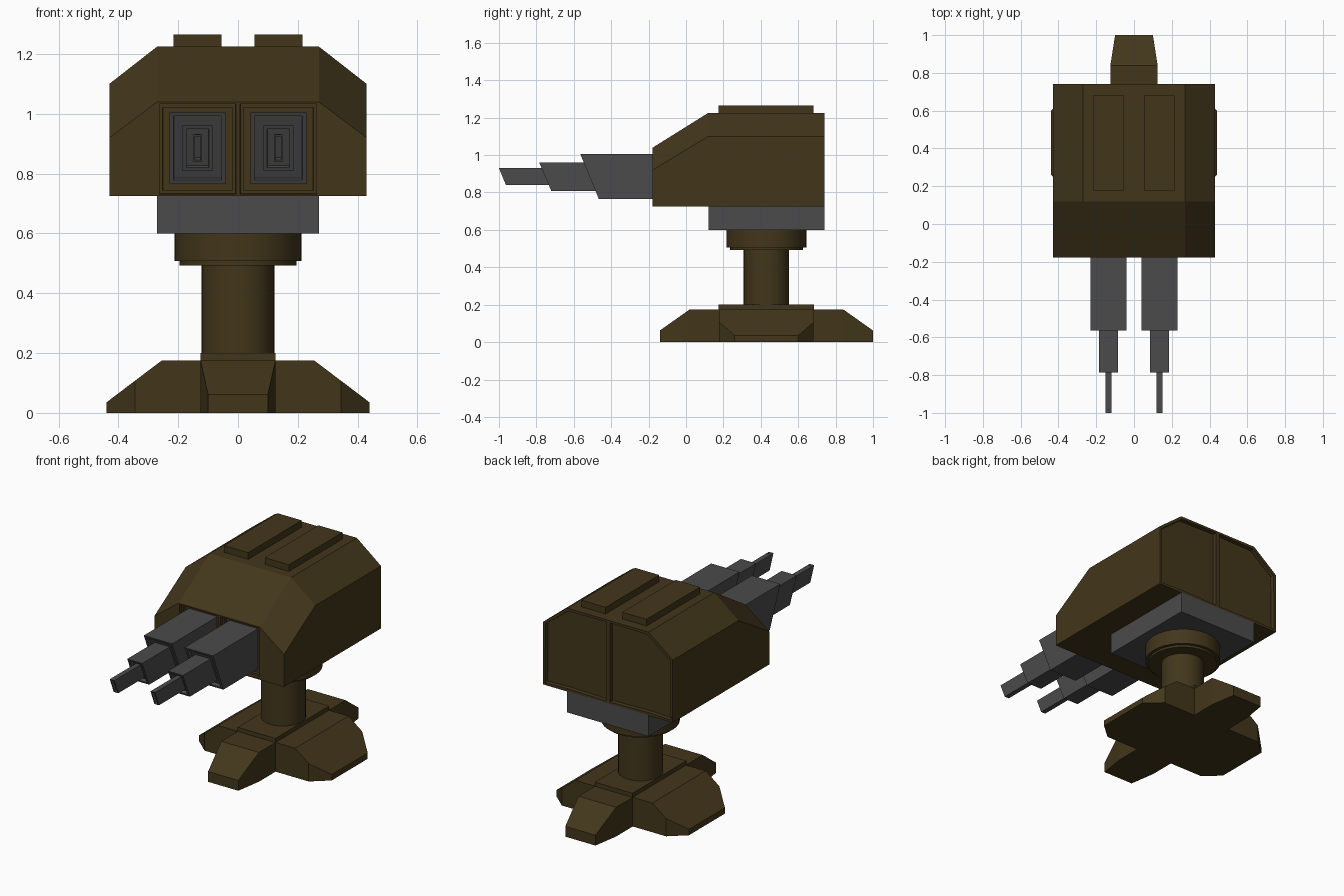
import bpy, bmesh, math
from itertools import product

if "Cube" in bpy.data.objects:
    bpy.data.objects.remove(bpy.data.objects["Cube"])

CY = 0.43  # y of the pedestal axis


def material(name, rgb):
    m = bpy.data.materials.new(name)
    m.diffuse_color = (*rgb, 1)
    m.use_nodes = True
    m.node_tree.nodes["Principled BSDF"].inputs["Base Color"].default_value = m.diffuse_color
    return m


BROWN = material("brown_armour", (0.055, 0.037, 0.011))
GREY = material("dark_metal", (0.07, 0.07, 0.07))


def finish(bm, name, mat, mirror=False):
    me = bpy.data.meshes.new(name)
    bm.to_mesh(me)
    bm.free()
    me.materials.append(mat)
    ob = bpy.data.objects.new(name, me)
    bpy.context.collection.objects.link(ob)
    if mirror:
        ob.modifiers.new("mirror", 'MIRROR')
    return ob


def hull(name, pts, mat):
    """Convex block around a few corner points."""
    bm = bmesh.new()
    for p in pts:
        bm.verts.new(p)
    bmesh.ops.convex_hull(bm, input=bm.verts)
    bmesh.ops.dissolve_limit(bm, angle_limit=0.02, verts=bm.verts, edges=bm.edges)
    bmesh.ops.recalc_face_normals(bm, faces=bm.faces)
    return finish(bm, name, mat)


def box(name, x, y, z, mat):
    return hull(name, list(product(x, y, z)), mat)


def both_signs(pts, zs_first=True):
    return [(sx * x, CY + sy * y, z) for x, y, z in pts for sx in (-1, 1) for sy in (-1, 1)]


# Base: two crossing sloped feet and a top plate
hull("side_feet", both_signs([(.345, .253, 0), (.345, .253, .107), (.44, .17, 0),
                              (.44, .17, .035), (.255, .253, .175)]), BROWN)
hull("front_back_feet", both_signs([(.125, .41, 0), (.125, .41, .175),
                                    (.10, .57, 0), (.10, .57, .062)]), BROWN)
box("base_plate", (-.125, .125), (CY - .255, CY + .255), (.10, .20), BROWN)

# Column with stepped collar, turned from one profile
bm = bmesh.new()
prof = [(0, .15), (.122, .15), (.122, .493), (.195, .493), (.195, .507),
        (.213, .507), (.213, .602), (0, .602)]
vs = [bm.verts.new((r, CY, z)) for r, z in prof]
es = [bm.edges.new(p) for p in zip(vs, vs[1:])]
bmesh.ops.spin(bm, geom=vs + es, cent=(0, CY, 0), axis=(0, 0, 1),
               angle=math.tau, steps=32, use_duplicate=False)
bmesh.ops.remove_doubles(bm, verts=bm.verts, dist=1e-4)
bmesh.ops.recalc_face_normals(bm, faces=bm.faces)
column = finish(bm, "column", BROWN)
bpy.context.view_layer.objects.active = column
column.select_set(True)
bpy.ops.object.shade_smooth_by_angle(angle=math.radians(30))
column.select_set(False)

# Swivel slab under the head
box("swivel_slab", (-.27, .27), (.12, .74), (.60, .727), GREY)

# Head: half shell lofted through three sections, panels inset, then mirrored
bm = bmesh.new()
rings = []
for y, side, top in ((-.178, .92, 1.04), (.118, 1.10, 1.225), (.74, 1.10, 1.225)):
    sec = [(0, .725), (.27, .725), (.43, .725), (.43, side), (.27, top), (0, top)]
    rings.append([bm.verts.new((x, y, z)) for x, z in sec])
for a, b in zip(rings, rings[1:]):
    for i in range(5):
        bm.faces.new((a[i], a[i + 1], b[i + 1], b[i]))
f = rings[0]
window = bm.faces.new((f[0], f[1], f[4], f[5]))
cheek = bm.faces.new(f[1:5])
back = bm.faces.new(rings[2])
bmesh.ops.recalc_face_normals(bm, faces=bm.faces)
for face, want in ((window, -1), (cheek, -1), (back, 1)):
    if face.normal.y * want < 0:
        bmesh.ops.reverse_faces(bm, faces=bm.faces)
        break
for thick, depth in ((.01, 0), (.001, -.02), (.015, 0), (.001, -.02)):
    bmesh.ops.inset_individual(bm, faces=[window], thickness=thick, depth=depth)
for thick, depth in ((.018, 0), (.001, -.025)):
    bmesh.ops.inset_individual(bm, faces=[back], thickness=thick, depth=depth)
finish(bm, "head", BROWN, mirror=True)

# Roof strips and telescoping slanted barrels, on both sides
barrel_parts = [  # half width, z low, z high, y rear, y front low, y front high, rim
    (.094, .765, 1.005, -.12, -.466, -.565, .02),
    (.050, .808, .960, -.44, -.72, -.785, .018),
    (.015, .840, .930, -.68, -.963, -1.0, .008)]
for s, side in ((-1, "left"), (1, "right")):
    box(side + "_roof_strip", (s * .055, s * .215), (.175, .682), (1.20, 1.265), BROWN)
    for n, (w, z0, z1, rear, lo, hi, rim) in enumerate(barrel_parts, 1):
        bm = bmesh.new()
        loops = [[bm.verts.new((s * .135 + x, y, z))
                  for y, z in ((rear, z0), (lo, z0), (hi, z1), (rear, z1))] for x in (-w, w)]
        a, b = loops
        walls = [bm.faces.new((a[i], a[(i + 1) % 4], b[(i + 1) % 4], b[i])) for i in range(4)]
        bm.faces.new(a)
        bm.faces.new(b)
        bmesh.ops.recalc_face_normals(bm, faces=bm.faces)
        # hollow rim at the slanted end
        bmesh.ops.inset_individual(bm, faces=[walls[1]], thickness=rim, depth=0)
        bmesh.ops.inset_individual(bm, faces=[walls[1]], thickness=.0005, depth=-.02)
        finish(bm, f"{side}_barrel_{n}", GREY)
